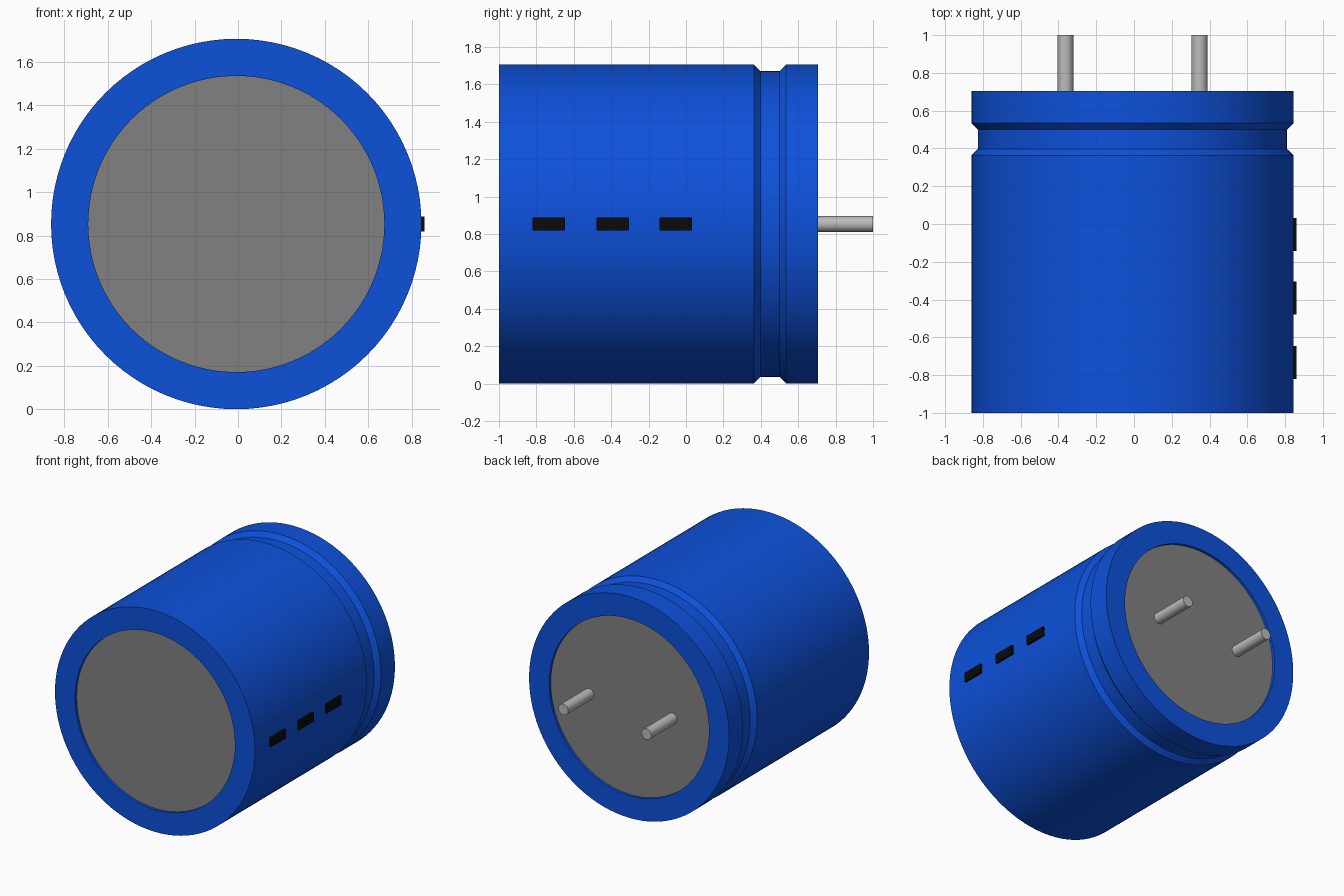
import bpy, bmesh, math
from mathutils import Matrix, Vector

if "Cube" in bpy.data.objects:
    bpy.data.objects.remove(bpy.data.objects["Cube"])

CX, CZ = -0.008, 0.853      # axis of the can, running along y
R, R_IN, R_GROOVE = 0.853, 0.682, 0.818
FRONT, BACK, RECESS = -1.0, 0.705, 0.02


def material(name, color, roughness=0.5):
    m = bpy.data.materials.new(name)
    m.use_nodes = True
    m.diffuse_color = (*color, 1)
    bsdf = m.node_tree.nodes["Principled BSDF"]
    bsdf.inputs["Base Color"].default_value = (*color, 1)
    bsdf.inputs["Roughness"].default_value = roughness
    return m


blue = material("blue sleeve", (0.004, 0.082, 0.71))
grey = material("grey end cap", (0.22, 0.22, 0.22))
silver = material("silver lead", (0.50, 0.50, 0.50))
black = material("black mark", (0.003, 0.003, 0.003))


def finish(name, bm, mat, smooth=True):
    bmesh.ops.recalc_face_normals(bm, faces=bm.faces)
    mesh = bpy.data.meshes.new(name)
    bm.to_mesh(mesh)
    bm.free()
    mesh.materials.append(mat)
    ob = bpy.data.objects.new(name, mesh)
    bpy.context.collection.objects.link(ob)
    if smooth:
        bpy.ops.object.select_all(action='DESELECT')
        ob.select_set(True)
        bpy.context.view_layer.objects.active = ob
        bpy.ops.object.shade_smooth_by_angle(angle=math.radians(30))
    return ob


def lathe(name, profile, mat, steps=96):
    """Revolve a closed (radius, y) outline around the can axis."""
    bm = bmesh.new()
    vs = [bm.verts.new((CX + r, y, CZ)) for r, y in profile]
    edges = [bm.edges.new((vs[i], vs[(i + 1) % len(vs)])) for i in range(len(vs))]
    bmesh.ops.spin(bm, geom=vs + edges, cent=(CX, 0, CZ), axis=(0, 1, 0),
                   angle=math.tau, steps=steps, use_merge=True)
    bmesh.ops.remove_doubles(bm, verts=bm.verts, dist=1e-5)
    return finish(name, bm, mat)


def rod(name, x, radius, y0, y1, mat, segments):
    """Solid cylinder along y."""
    bm = bmesh.new()
    place = Matrix.Translation((x, (y0 + y1) / 2, CZ)) @ Matrix.Rotation(math.pi / 2, 4, 'X')
    bmesh.ops.create_cone(bm, cap_ends=True, segments=segments, radius1=radius,
                          radius2=radius, depth=y1 - y0, matrix=place)
    return finish(name, bm, mat)


def box(name, lo, hi, mat):
    bm = bmesh.new()
    lo, hi = Vector(lo), Vector(hi)
    place = Matrix.Translation((lo + hi) / 2) @ Matrix.Diagonal((*(hi - lo), 1))
    bmesh.ops.create_cube(bm, size=1, matrix=place)
    return finish(name, bm, mat, smooth=False)


# Sleeve with crimped groove near the back and rolled rims at both ends
lathe("sleeve", [(R_IN, FRONT), (R, FRONT), (R, 0.363), (R_GROOVE, 0.397),
                 (R_GROOVE, 0.50), (R, 0.535), (R, BACK), (R_IN, BACK)], blue)

# Slightly recessed end caps
rod("front_cap", CX, R_IN, FRONT + RECESS, FRONT + 0.1, grey, 96)
rod("back_cap", CX, R_IN, BACK - 0.1, BACK - RECESS, grey, 96)

# Two leads out of the back
for side, sx in (("left", 1), ("right", -1)):
    rod(f"{side}_lead", CX + sx * 0.355, 0.042, BACK - 0.05, 1.0, silver, 32)

# Row of polarity marks along the left side
for i, y in enumerate((-0.733, -0.392, -0.056)):
    box(f"polarity_mark_{i + 1}", (0.83, y - 0.087, CZ - 0.035),
        (0.86, y + 0.087, CZ + 0.035), black)
